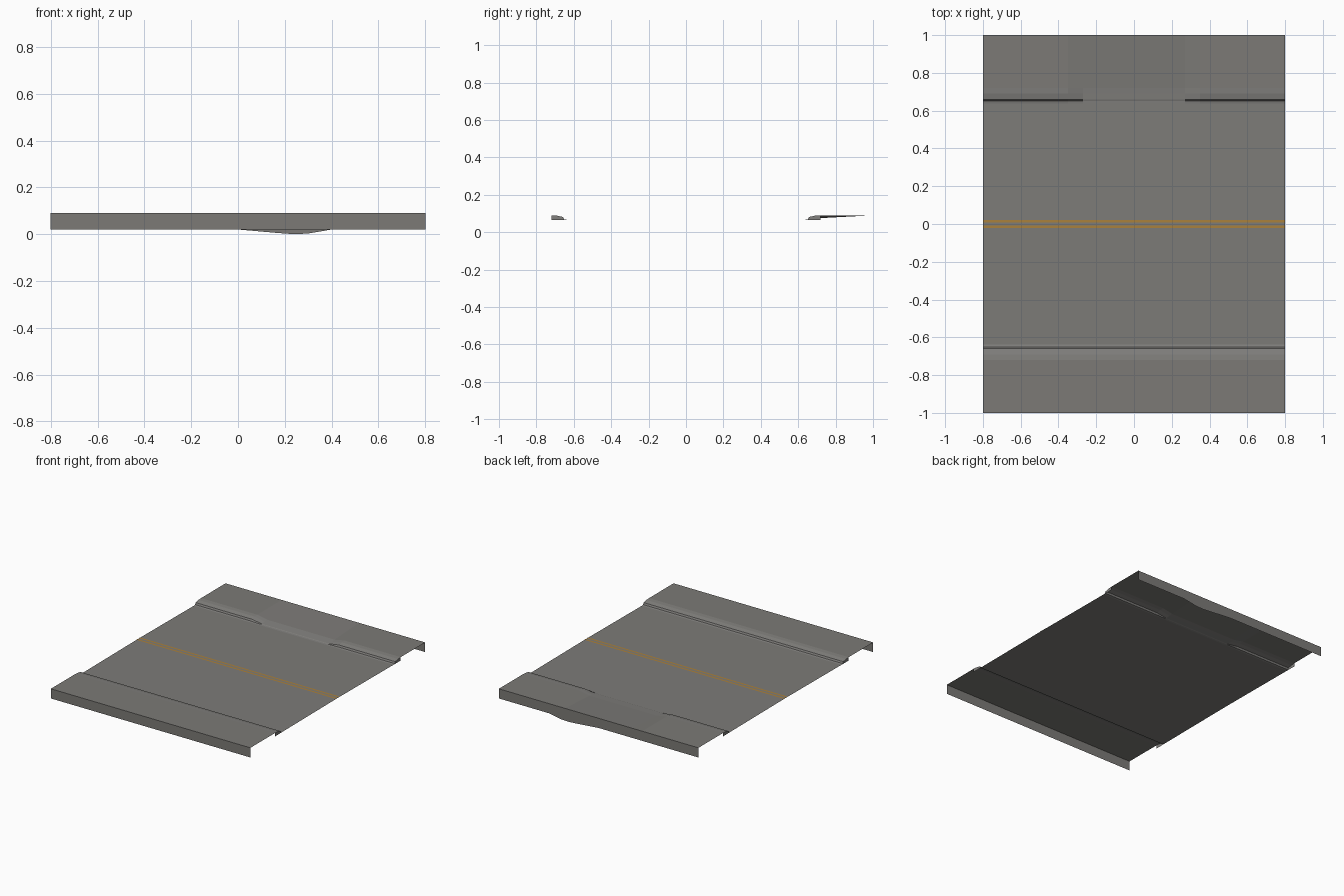
import bpy, bmesh

if "Cube" in bpy.data.objects:
    bpy.data.objects.remove(bpy.data.objects["Cube"])

def mat(name, c):
    m = bpy.data.materials.new(name)
    m.diffuse_color = (*c, 1)
    m.use_nodes = True
    m.node_tree.nodes["Principled BSDF"].inputs["Base Color"].default_value = m.diffuse_color
    return m

ASPHALT = mat("asphalt_grey", (0.205, 0.2, 0.188))
PAVING = mat("paving_grey", (0.2, 0.195, 0.183))
KERB = mat("kerb_grey", (0.22, 0.215, 0.205))
YELLOW = mat("line_yellow", (0.40, 0.22, 0.045))

def sheet(name, rows, material):
    """Surface lofted through rows of points (each row the same length)."""
    bm = bmesh.new()
    vs = [[bm.verts.new(p) for p in r] for r in rows]
    for a, b in zip(vs, vs[1:]):
        for i in range(len(a) - 1):
            bm.faces.new((a[i], a[i + 1], b[i + 1], b[i]))
    return finish(name, bm, material)

def finish(name, bm, material):
    me = bpy.data.meshes.new(name)
    bm.to_mesh(me)
    bm.free()
    ob = bpy.data.objects.new(name, me)
    bpy.context.collection.objects.link(ob)
    me.materials.append(material)
    return ob

def strip(name, xs, prof, s, material):
    """Lengthwise strip on side s; prof(x) gives (distance, height) pairs, inner to outer."""
    n = len(prof(0))
    rows = [[(x, s * prof(x)[i][0], prof(x)[i][1]) for x in xs] for i in range(n)]
    return sheet(name, rows if s > 0 else rows[::-1], material)

# Kerb and pavement sections: normal, and lowered for the driveway ramp
FULL = [(0.638, 0.066), (0.652, 0.069), (0.658, 0.081), (0.69, 0.088), (0.72, 0.09)]
LOW = [(0.638, 0.066), (0.652, 0.067), (0.658, 0.069), (0.69, 0.072), (0.72, 0.075)]

def dipped(x):
    return LOW if abs(x) < 0.3 else FULL

def level(x):
    return FULL

# Road with a slight crown
road = [(-0.64, 0.066), (0, 0.07), (0.64, 0.066)]
sheet("road", [[(-0.8, y, z), (0.8, y, z)] for y, z in road], ASPHALT)

# Double centre line
for k, y in (("front", -0.015), ("back", 0.015)):
    sheet("centre_line_" + k, [[(-0.8, y + d, 0.0712), (0.8, y + d, 0.0712)]
                               for d in (-0.007, 0.007)], YELLOW)

for s, k, sec in ((-1, "front", level), (1, "back", dipped)):
    xs = [-0.8, -0.53, -0.35, -0.27, 0.27, 0.35, 0.53, 0.8]
    strip("kerb_" + k, xs, sec, s, KERB)
    strip("pavement_" + k, xs, lambda x: [sec(x)[-1], (1.0, 0.09)], s, PAVING)

    # Closed kerb ends
    bm = bmesh.new()
    for x in (-0.8, 0.8):
        loop = FULL + [(0.72, 0.065)]
        if x * s < 0:
            loop = loop[::-1]
        f = bm.faces.new([bm.verts.new((x, s * y, z)) for y, z in loop])
        f.normal_update()
        if f.normal.x * x < 0:
            f.normal_flip()
    finish("kerb_ends_" + k, bm, KERB)

    # Outer skirt; the back one sags below its lower edge
    if s > 0:
        low = [(0.8, 0.02), (0.4, 0.02), (0.3, 0.003), (0.24, 0.0),
               (0.16, 0.006), (0.0, 0.02), (-0.8, 0.02)]
    else:
        low = [(-0.8, 0.02), (0.8, 0.02)]
    sheet("skirt_" + k, [[(x, s, z) for x, z in low], [(x, s, 0.09) for x, z in low]], PAVING)
